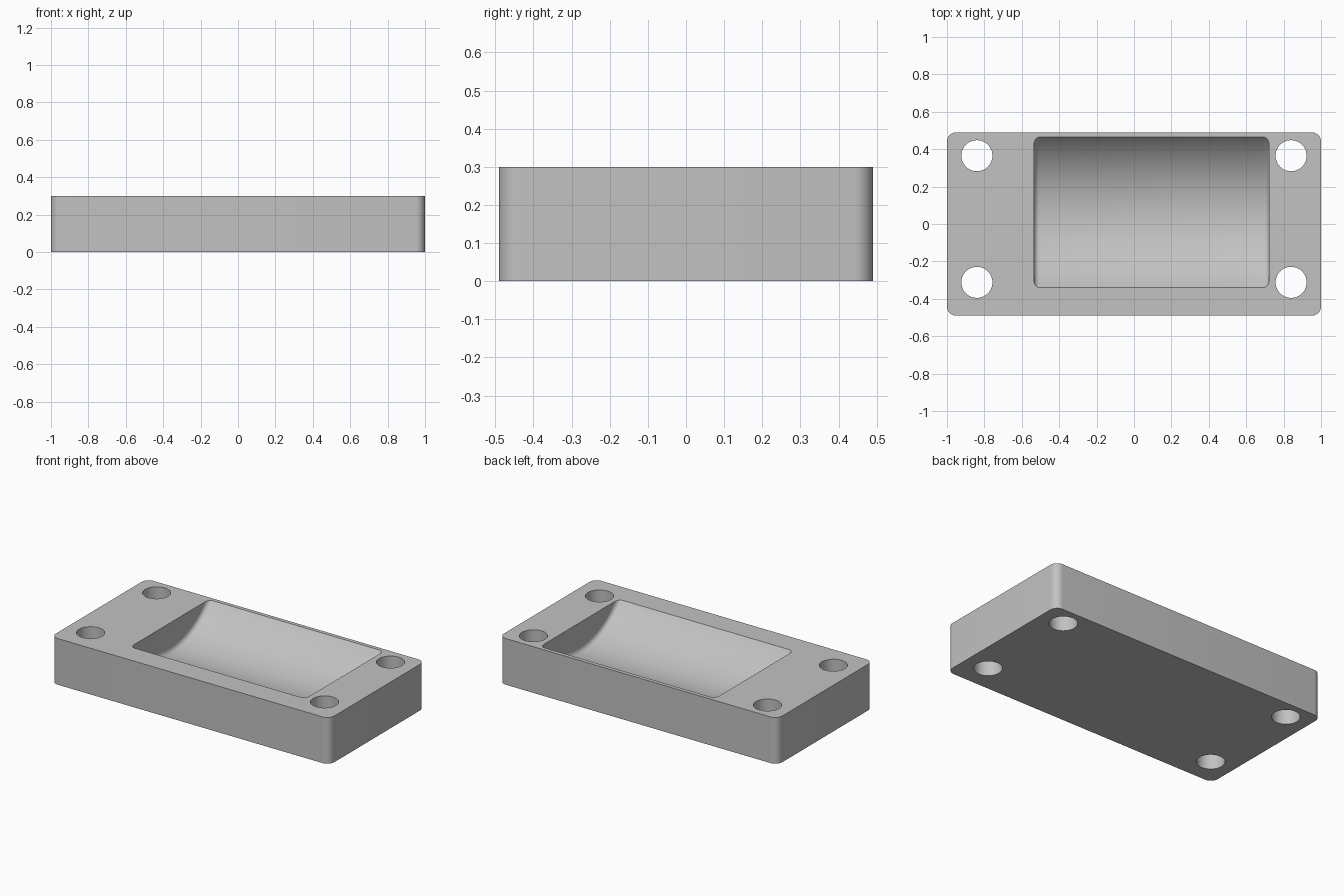
import bpy, bmesh
from math import pi, sin, cos, radians
from mathutils import Matrix, Vector

default = bpy.data.objects.get("Cube")
if default:
    bpy.data.objects.remove(default, do_unlink=True)

HALF_X, HALF_Y, HEIGHT = 1.0, 0.49, 0.3
CORNER = 0.05
HOLE_RADIUS, HOLE_X, HOLE_ROWS = 0.083, 0.84, (-0.312, 0.365)
POCKET_X, POCKET_Y = (-0.535, 0.722), (-0.34, 0.465)
POCKET_DEPTH, FILLET = 0.19, 0.03

grey = bpy.data.materials.new("plain grey")
grey.use_nodes = True
grey.diffuse_color = (0.54, 0.54, 0.54, 1)
grey.node_tree.nodes["Principled BSDF"].inputs["Base Color"].default_value = grey.diffuse_color


def make_object(name, bm):
    bmesh.ops.recalc_face_normals(bm, faces=bm.faces)
    mesh = bpy.data.meshes.new(name)
    bm.to_mesh(mesh)
    bm.free()
    mesh.materials.append(grey)
    obj = bpy.data.objects.new(name, mesh)
    bpy.context.collection.objects.link(obj)
    return obj


def cut(target, cutter):
    cutter.hide_render = True
    mod = target.modifiers.new("cut", "BOOLEAN")
    mod.operation, mod.solver, mod.object = "DIFFERENCE", "EXACT", cutter
    bpy.ops.object.modifier_apply(modifier=mod.name)
    bpy.data.objects.remove(cutter, do_unlink=True)


# Block with rounded upright corners
bm = bmesh.new()
bmesh.ops.create_cube(bm, size=1, matrix=Matrix.Translation((0, 0, HEIGHT / 2))
                      @ Matrix.Diagonal((2 * HALF_X, 2 * HALF_Y, HEIGHT, 1)))
upright = [e for e in bm.edges if abs(e.verts[0].co.z - e.verts[1].co.z) > 0.1]
bmesh.ops.bevel(bm, geom=upright, offset=CORNER, segments=10, profile=0.5, affect="EDGES")
block = make_object("mould_block", bm)
bpy.context.view_layer.objects.active = block
block.select_set(True)

# Four through holes
for side in (-1, 1):
    for y in HOLE_ROWS:
        bm = bmesh.new()
        bmesh.ops.create_cone(bm, cap_ends=True, segments=64, radius1=HOLE_RADIUS,
                              radius2=HOLE_RADIUS, depth=1,
                              matrix=Matrix.Translation((side * HOLE_X, y, HEIGHT / 2)))
        cut(block, make_object("hole_cutter", bm))

# Trough: a lying cylinder with a rounded rim, sunk partly into the top
half = (POCKET_Y[1] - POCKET_Y[0]) / 2
radius = (half ** 2 + POCKET_DEPTH ** 2) / (2 * POCKET_DEPTH)
axis = Vector((0, sum(POCKET_Y) / 2, HEIGHT - POCKET_DEPTH + radius))
profile = []
for end, sign in zip(POCKET_X, (-1, 1)):
    arc = [(end - sign * FILLET * (1 - cos(radians(a))),
            radius - FILLET * (1 - sin(radians(a)))) for a in range(0, 91, 15)]
    profile += [(end, 0)] + arc if sign < 0 else arc[::-1] + [(end, 0)]
bm = bmesh.new()
verts = [bm.verts.new(axis + Vector((x, 0, -r))) for x, r in profile]
edges = [bm.edges.new(pair) for pair in zip(verts, verts[1:])]
bmesh.ops.spin(bm, geom=verts + edges, cent=axis, axis=(1, 0, 0), angle=2 * pi, steps=160)
bmesh.ops.remove_doubles(bm, verts=bm.verts, dist=0.0001)
cut(block, make_object("trough_cutter", bm))

bpy.ops.object.shade_smooth_by_angle(angle=radians(30))
